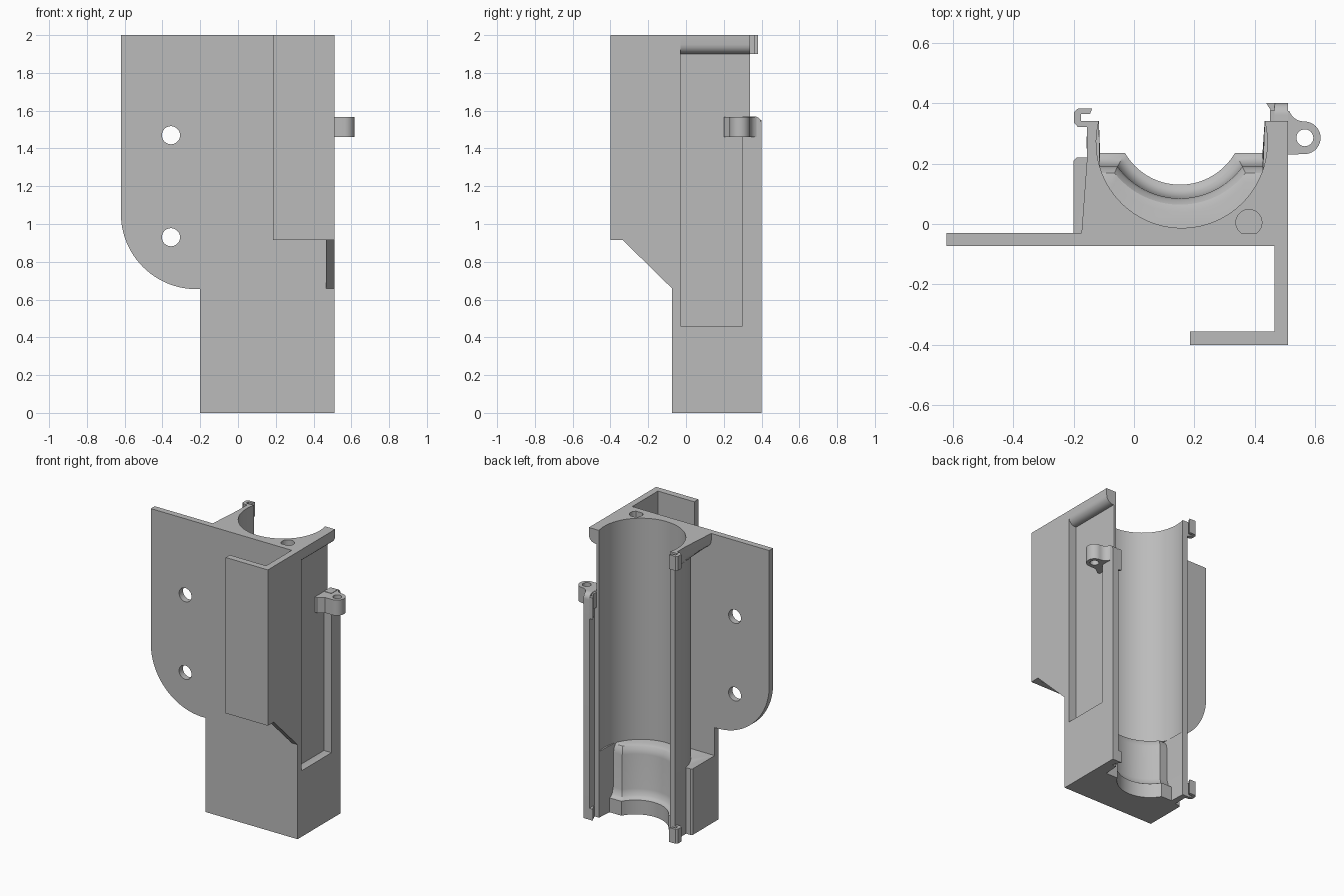
import bpy, bmesh
from math import sin, cos, asin, radians, degrees
from mathutils import Vector

if "Cube" in bpy.data.objects:
    bpy.data.objects.remove(bpy.data.objects["Cube"])

grey = bpy.data.materials.new("plain grey")
grey.use_nodes = True
grey.diffuse_color = (0.5, 0.5, 0.5, 1)
grey.node_tree.nodes["Principled BSDF"].inputs["Base Color"].default_value = (0.5, 0.5, 0.5, 1)

TOP, LEDGE, FLANGE = 2.0, 0.46, 1.9
TUBE, BORE, OUTER = (0.158, 0.27), 0.283, 0.315


def arc(c, r, a0, a1, n=24):
    steps = [radians(a0 + (a1 - a0) * i / n) for i in range(n + 1)]
    return [(c[0] + r * cos(a), c[1] + r * sin(a)) for a in steps]


def loft(name, rings, place=lambda u, v, w: (u, v, w), bevel=None):
    """Skin a stack of (height, outline) rings and cap both ends."""
    bm = bmesh.new()
    layers = [[bm.verts.new(place(u, v, h)) for u, v in pts] for h, pts in rings]
    n = len(layers[0])
    for lo, hi in zip(layers, layers[1:]):
        for i in range(n):
            j = (i + 1) % n
            bm.faces.new((lo[i], lo[j], hi[j], hi[i]))
    bm.faces.new(layers[0])
    bm.faces.new(layers[-1])
    bmesh.ops.recalc_face_normals(bm, faces=bm.faces[:])
    if bevel:
        edges = [e for e in bm.edges if bevel(e)]
        bmesh.ops.bevel(bm, geom=edges, offset=0.05, segments=5, profile=0.5, affect='EDGES')
    me = bpy.data.meshes.new(name)
    bm.to_mesh(me)
    bm.free()
    ob = bpy.data.objects.new(name, me)
    bpy.context.collection.objects.link(ob)
    me.materials.append(grey)
    bpy.ops.object.select_all(action='DESELECT')
    ob.select_set(True)
    bpy.context.view_layer.objects.active = ob
    bpy.ops.object.shade_smooth_by_angle(angle=radians(30))
    return ob


def prism(name, pts, z0, z1, **kw):
    return loft(name, [(z0, pts), (z1, pts)], **kw)


def box(name, x0, x1, y0, y1, z0, z1):
    return prism(name, [(x0, y0), (x1, y0), (x1, y1), (x0, y1)], z0, z1)


def drill(ob, centre, r, axis, depth):
    """Cut a round hole through a part."""
    bpy.ops.mesh.primitive_cylinder_add(
        vertices=32, radius=r, depth=depth, location=centre,
        rotation=Vector(axis).to_track_quat('Z', 'Y').to_euler())
    cutter = bpy.context.object
    cutter.name = "hole_cutter"
    cutter.hide_render = True
    mod = ob.modifiers.new("hole", 'BOOLEAN')
    mod.operation = 'DIFFERENCE'
    mod.solver = 'EXACT'
    mod.object = cutter
    bpy.context.view_layer.objects.active = ob
    bpy.ops.object.modifier_apply(modifier=mod.name)
    bpy.data.objects.remove(cutter)


# Mounting plate, drawn in x-z and given thickness along y
xz = lambda u, v, w: (u, w, v)
plate_outline = [(0.51, 0), (0.51, TOP), (-0.62, TOP)]
plate_outline += arc((-0.22, 1.055), 0.4, 180, 270) + [(-0.2, 0.655), (-0.2, 0)]
plate = prism("mounting_plate", plate_outline, -0.073, -0.03, place=xz)
for z in (0.93, 1.47):
    drill(plate, (-0.355, -0.05, z), 0.048, (0, 1, 0), 0.3)

# Belt hook: side wall with a slanted foot, and the front flap
yz = lambda u, v, w: (w, u, v)
prism("hook_side_wall",
      [(-0.4, 0.915), (-0.335, 0.915), (-0.07, 0.655), (-0.07, TOP), (-0.4, TOP)],
      0.465, 0.51, place=yz)
box("hook_front_flap", 0.185, 0.465, -0.4, -0.355, 0.915, TOP)

# Tube channel, open to the back
rise = degrees(asin(0.07 / BORE))
bore = arc(TUBE, BORE, rise, -180 - rise, 48)
back_left = (-0.155, 0.34)

shell_left = [back_left] + arc(TUBE, OUTER, 175, 250, 20) + [(0.05, -0.05)]
shell_right = [(0.51, -0.05), (0.51, -0.035), (0.452, -0.035), (0.452, 0.34)]
prism("tube_shell", bore + shell_left + shell_right, LEDGE, FLANGE)


def under_edge(e):
    """Lower outside edges of the top flange."""
    a, b = (v.co for v in e.verts)
    low = max(a.z, b.z) < FLANGE + 0.01
    right = min(a.x, b.x) > 0.5
    left = max(a.x, b.x) < -0.15 and max(a.y, b.y) < 0.25
    return low and (right or left)


flange = prism("top_flange",
               bore + [back_left, (-0.155, 0.22), (-0.175, -0.05), (0.51, -0.05), (0.51, 0.34)],
               FLANGE, TOP, bevel=under_edge)
drill(flange, (0.38, 0.005, TOP), 0.043, (0, 0, 1), 0.16)


# Lower body with a hollow above an arched end lip
def lip(d):
    centre, r, shelf = (0.152, 0.34), 0.21 + d, 0.235 - d
    a = degrees(asin((centre[1] - shelf) / r))
    inner = [(0.432, 0.34), (0.425, shelf)] + arc(centre, r, -a, a - 180, 32)
    inner += [(-0.112, shelf), (-0.116, 0.34)]
    return inner + [back_left, (-0.155, 0.22), (-0.19, 0.22), (-0.2, 0.21),
                    (-0.2, -0.05), (0.51, -0.05), (0.51, 0.34)]


hollow = [(0, 0), (0.1, 0), (0.105, 0.015), (0.12, 0.03), (0.16, 0.042), (0.4, 0.045),
          (0.43, 0.052), (0.45, 0.066), (LEDGE, 0.09)]
loft("lower_body", [(z, lip(d)) for z, d in hollow])

# Right back post and its tall rail with a rounded top
box("right_post", 0.45, 0.51, 0.3, 0.34, LEDGE, 1.57)
rail = [(0.3, 0), (0.4, 0)] + arc((0.36, 1.53), 0.04, 0, 90, 8) + [(0.3, 1.57)]
prism("right_rail", rail, 0.465, 0.51, place=yz)

# Snap clips at both ends of each back edge
clip = [(-0.12, 0.32), (-0.185, 0.32), (-0.198, 0.335), (-0.198, 0.37), (-0.185, 0.382),
        (-0.138, 0.382), (-0.146, 0.363), (-0.175, 0.363), (-0.175, 0.34), (-0.12, 0.34)]
for name, z in (("lower", 0), ("upper", FLANGE)):
    prism(name + "_left_clip", clip, z, z + 0.1)
for name, z0, z1 in (("lower", 0, 0.08), ("upper", 1.4, 1.55)):
    prism(name + "_right_clip", [(0.466, 0.34), (0.466, 0.4), (0.437, 0.4), (0.45, 0.38)], z0, z1)

# Lanyard ear
ear_outline = [(0.45, 0.2), (0.47, 0.2), (0.51, 0.23)]
ear_outline += arc((0.563, 0.285), 0.054, -90, 90, 20)
ear_outline += arc((0.563, 0.392), 0.053, 270, 200, 6) + [(0.45, 0.375)]
ear = prism("lanyard_ear", ear_outline, 1.46, 1.567)
drill(ear, (0.565, 0.285, 1.5), 0.028, (0, 0, 1), 0.4)
